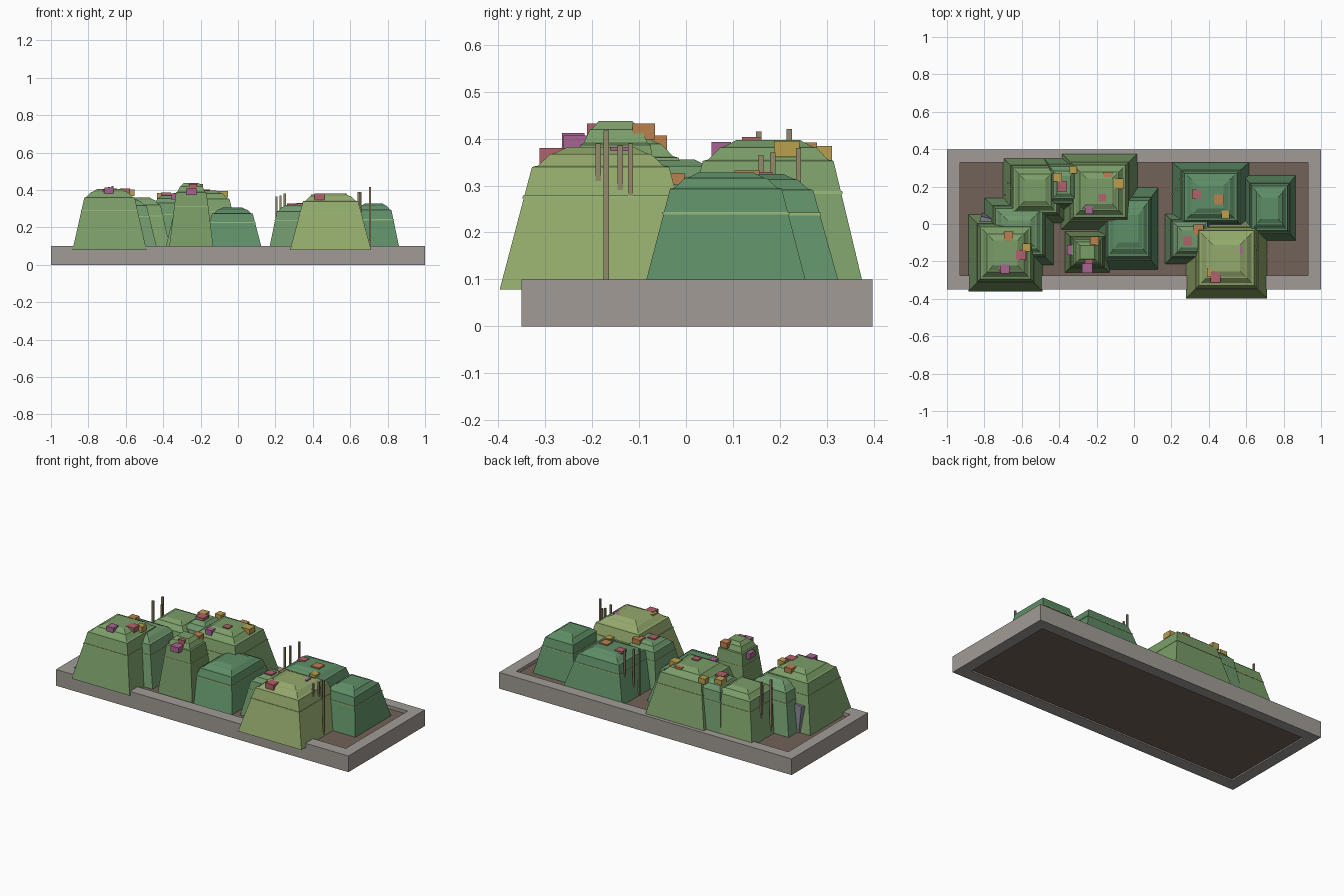
import bpy, bmesh
from mathutils import Matrix, Euler

MATS = {}


def mat(name, rgb):
    if name not in MATS:
        m = bpy.data.materials.new(name)
        m.diffuse_color = [(c / 255) ** 2.2 for c in rgb] + [1]
        MATS[name] = m
    return MATS[name]


def finish(name, bm, material):
    bmesh.ops.recalc_face_normals(bm, faces=bm.faces)
    me = bpy.data.meshes.new(name)
    bm.to_mesh(me)
    bm.free()
    me.materials.append(material)
    ob = bpy.data.objects.new(name, me)
    bpy.context.collection.objects.link(ob)
    return ob


def box(name, c, s, material, rot=(0, 0, 0)):
    bm = bmesh.new()
    m = Matrix.LocRotScale(c, Euler(rot), s)
    bmesh.ops.create_cube(bm, size=1, matrix=m)
    return finish(name, bm, material)


def stack(name, cx, cy, rx, ry, profile, material):
    """Four-sided stepped solid from (scale, z) profile points."""
    bm = bmesh.new()
    rings = [[bm.verts.new((cx + sx * rx * k, cy + sy * ry * k, z))
              for sx, sy in ((-1, -1), (1, -1), (1, 1), (-1, 1))]
             for k, z in profile]
    for a, b in zip(rings, rings[1:]):
        for i in range(4):
            j = (i + 1) % 4
            bm.faces.new((a[i], a[j], b[j], b[i]))
    bm.faces.new(rings[0][::-1])
    bm.faces.new(rings[-1])
    return finish(name, bm, material)


stone = mat("stone", (160, 154, 148))
soil = mat("soil", (112, 98, 89))
stem = mat("stem", (146, 138, 108))
slate = mat("slate", (130, 132, 142))
band = mat("band", (150, 178, 118))
GREENS = {"olive": (146, 168, 108), "leaf": (122, 156, 104),
          "mid": (110, 150, 108), "deep": (94, 140, 102)}
PETALS = {"red": (176, 98, 106), "magenta": (166, 100, 146),
          "orange": (184, 128, 80), "gold": (186, 158, 80)}

# Planter rim and soil bed
for name, y in (("rim_front", -0.3125), ("rim_back", 0.363)):
    d = 0.075 if y < 0 else 0.068
    box(name, (0, y, 0.05), (2, d, 0.1), stone)
for name, x in (("rim_left", -0.965), ("rim_right", 0.965)):
    box(name, (x, 0.027, 0.05), (0.07, 0.604, 0.1), stone)
box("soil_bed", (0, 0.027, 0.044), (1.86, 0.604, 0.072), soil)

# Stepped shrubs: centre x, y, half sizes, top height, colour
Z0 = 0.078
SHRUBS = [
    (-0.687, -0.155, 0.198, 0.205, 0.405, "leaf"),
    (-0.615, -0.04, 0.185, 0.18, 0.355, "mid"),
    (-0.53, 0.18, 0.17, 0.175, 0.36, "leaf"),
    (-0.375, 0.21, 0.11, 0.145, 0.37, "mid"),
    (-0.185, 0.175, 0.205, 0.205, 0.397, "leaf"),
    (-0.25, -0.15, 0.12, 0.11, 0.437, "leaf"),
    (-0.03, -0.025, 0.16, 0.22, 0.305, "deep"),
    (0.41, 0.145, 0.205, 0.185, 0.325, "deep"),
    (0.30, -0.08, 0.135, 0.135, 0.32, "mid"),
    (0.495, -0.182, 0.217, 0.215, 0.382, "olive"),
    (0.725, 0.085, 0.14, 0.175, 0.328, "deep"),
]
for i, (cx, cy, rx, ry, h, col) in enumerate(SHRUBS):
    t = h - Z0
    prof = [(1, 0), (0.68, 0.86), (0.62, 0.87), (0.5, 0.95), (0.46, 0.955), (0.33, 1)]
    stack(f"shrub_{i}", cx, cy, rx, ry, [(k, Z0 + f * t) for k, f in prof],
          mat(col, GREENS[col]))
    # Thin pale trim line around the shrub
    k = 1 - 0.32 * 0.64 / 0.86
    z = Z0 + 0.64 * t
    stack(f"trim_line_{i}", cx, cy, rx, ry, [(k + 0.012, z), (k + 0.008, z + 0.006)], band)

# Blossom cubes
BLOSSOMS = [
    (-0.70, -0.23, 0.385, "red"), (-0.67, -0.065, 0.39, "orange"),
    (-0.605, -0.165, 0.39, "red"), (-0.575, -0.125, 0.385, "gold"),
    (-0.69, -0.24, 0.395, "magenta"),
    (-0.33, -0.14, 0.365, "magenta"), (-0.24, -0.19, 0.415, "red"),
    (-0.21, -0.09, 0.415, "orange"), (-0.25, -0.235, 0.39, "magenta"),
    (-0.24, 0.075, 0.376, "magenta"), (-0.14, 0.255, 0.375, "orange"),
    (-0.08, 0.215, 0.378, "gold"), (-0.17, 0.14, 0.386, "red"),
    (-0.41, 0.25, 0.368, "gold"), (-0.385, 0.20, 0.37, "red"),
    (-0.325, 0.29, 0.367, "gold"),
    (0.335, 0.16, 0.312, "red"), (0.455, 0.13, 0.315, "orange"),
    (0.49, 0.05, 0.305, "gold"),
    (0.285, -0.09, 0.31, "red"), (0.345, -0.03, 0.31, "orange"),
    (0.56, -0.14, 0.365, "magenta"), (0.415, -0.26, 0.36, "gold"),
    (0.435, -0.285, 0.363, "red"),
]
for i, (x, y, z, col) in enumerate(BLOSSOMS):
    s = 0.042 + 0.006 * (i % 3)
    box(f"blossom_{i}", (x, y, z), (s, s, 0.034), mat(col, PETALS[col]))

# Clusters of thin upright stems: x, y, top
STEMS = [
    (0.705, -0.17, 0.417), (0.645, -0.187, 0.39), (0.65, -0.14, 0.385),
    (0.655, -0.118, 0.39),
    (0.207, 0.16, 0.365), (0.228, 0.185, 0.37), (0.25, 0.24, 0.38),
    (-0.69, 0.155, 0.415), (-0.67, 0.22, 0.42), (-0.655, 0.19, 0.385),
]
for i, (x, y, top) in enumerate(STEMS):
    box(f"stem_{i}", (x, y, (top + Z0) / 2), (0.011, 0.011, top - Z0), stem)

# Leaning slate marker at the back left
box("slate_marker", (-0.79, 0.03, 0.155), (0.06, 0.028, 0.16), slate, (0.12, 0, -0.25))
